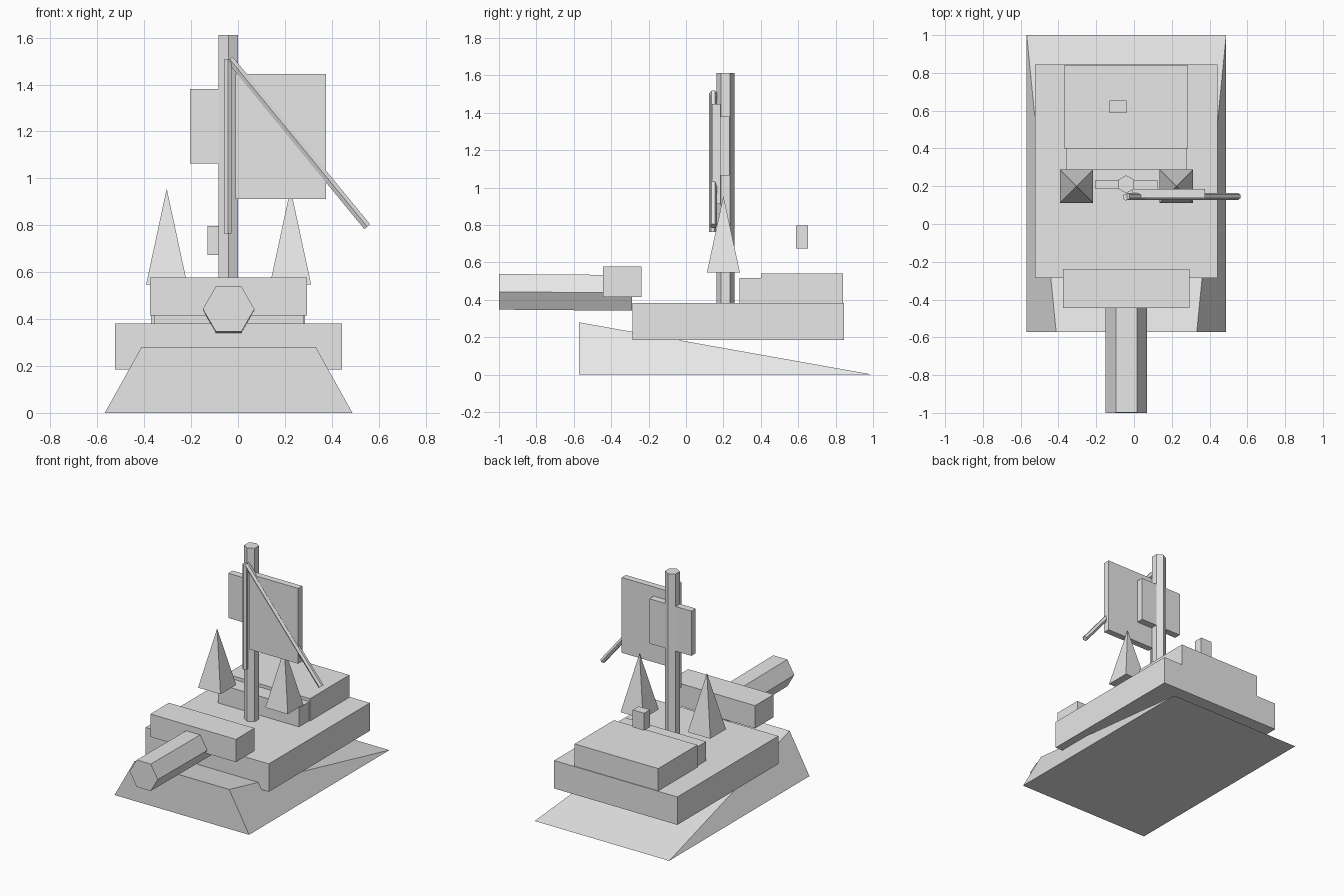
import bpy, bmesh
from mathutils import Vector, Matrix

if "Cube" in bpy.data.objects:
    bpy.data.objects.remove(bpy.data.objects["Cube"])

grey = bpy.data.materials.new("plain grey")
grey.diffuse_color = (0.8, 0.8, 0.8, 1)
grey.use_nodes = True
grey.node_tree.nodes["Principled BSDF"].inputs["Base Color"].default_value = grey.diffuse_color


def finish(name, bm):
    bmesh.ops.recalc_face_normals(bm, faces=bm.faces)
    mesh = bpy.data.meshes.new(name)
    bm.to_mesh(mesh)
    bm.free()
    mesh.materials.append(grey)
    obj = bpy.data.objects.new(name, mesh)
    bpy.context.collection.objects.link(obj)
    return obj


def box(name, x, y, z):
    """Box from (min, max) pairs."""
    bm = bmesh.new()
    bmesh.ops.create_cube(bm, size=1)
    for v in bm.verts:
        v.co = [(lo + hi) / 2 + c * (hi - lo) for c, (lo, hi) in zip(v.co, (x, y, z))]
    return finish(name, bm)


def hex_bar(name, start, end, radius, corner):
    """Six-sided bar between two points, with one corner facing a given way."""
    a, b = Vector(start), Vector(end)
    axis = (b - a).normalized()
    side = Vector(corner)
    side = (side - axis * side.dot(axis)).normalized()
    rot = Matrix((side.cross(axis), side, axis)).transposed().to_4x4()
    bm = bmesh.new()
    bmesh.ops.create_cone(bm, cap_ends=True, segments=6, radius1=radius, radius2=radius,
                          depth=(b - a).length)
    # put a corner exactly on the local y axis
    first = max(bm.verts, key=lambda v: v.co.y).co
    turn = Matrix.Rotation(Vector((first.x, first.y)).angle_signed(Vector((0, 1))) * -1, 4, 'Z')
    bm.transform(Matrix.Translation((a + b) / 2) @ rot @ turn)
    return finish(name, bm)


def spike(name, x, y, z0, z1, half):
    """Square pyramid."""
    bm = bmesh.new()
    base = [bm.verts.new((x + sx * half, y + sy * half, z0))
            for sx, sy in ((-1, -1), (1, -1), (1, 1), (-1, 1))]
    tip = bm.verts.new((x, y, z1))
    bm.faces.new(base)
    for i in range(4):
        bm.faces.new((base[i], base[(i + 1) % 4], tip))
    return finish(name, bm)


# Sloping base: tall at the front, running down to a thin back edge
bm = bmesh.new()
fl, fr, br, bl, tl, tr = [bm.verts.new(p) for p in (
    (-0.568, -0.573, 0), (0.488, -0.573, 0), (0.488, 1, 0), (-0.568, 1, 0),
    (-0.412, -0.573, 0.28), (0.332, -0.573, 0.28))]
for f in ((fl, fr, br, bl), (fl, fr, tr, tl), (tl, tr, br, bl), (fl, tl, bl), (fr, br, tr)):
    bm.faces.new(f)
finish("sloping_base", bm)

# Body blocks
box("hull", (-0.524, 0.443), (-0.287, 0.845), (0.184, 0.382))
box("front_block", (-0.376, 0.295), (-0.445, -0.237), (0.415, 0.577))
box("rear_block", (-0.370, 0.286), (0.40, 0.84), (0.382, 0.54))
box("rear_step", (-0.358, 0.279), (0.285, 0.40), (0.382, 0.517))
box("floating_block", (-0.129, -0.039), (0.588, 0.653), (0.674, 0.797))

# Barrel
hex_bar("barrel", (-0.04, -1, 0.443), (-0.04, -0.288, 0.437), 0.11, (1, 0, 0))

# Spikes
for label, x in (("left", -0.304), ("right", 0.224)):
    spike(label + "_spike", x, 0.2, 0.547, 0.956, 0.088)

# Mast, boards and poles
hex_bar("mast", (-0.041, 0.21, 0.382), (-0.041, 0.21, 1.612), 0.048, (0, 1, 0))
box("large_board", (-0.01, 0.376), (0.138, 0.184), (0.912, 1.446))
box("small_board", (-0.205, 0.125), (0.184, 0.233), (1.064, 1.381))
hex_bar("upright_pole", (-0.043, 0.142, 0.764), (-0.043, 0.142, 1.507), 0.0185, (0, 1, 0))
hex_bar("slanted_pole", (-0.035, 0.146, 1.508), (0.551, 0.146, 0.794), 0.0185, (0, 1, 0))
